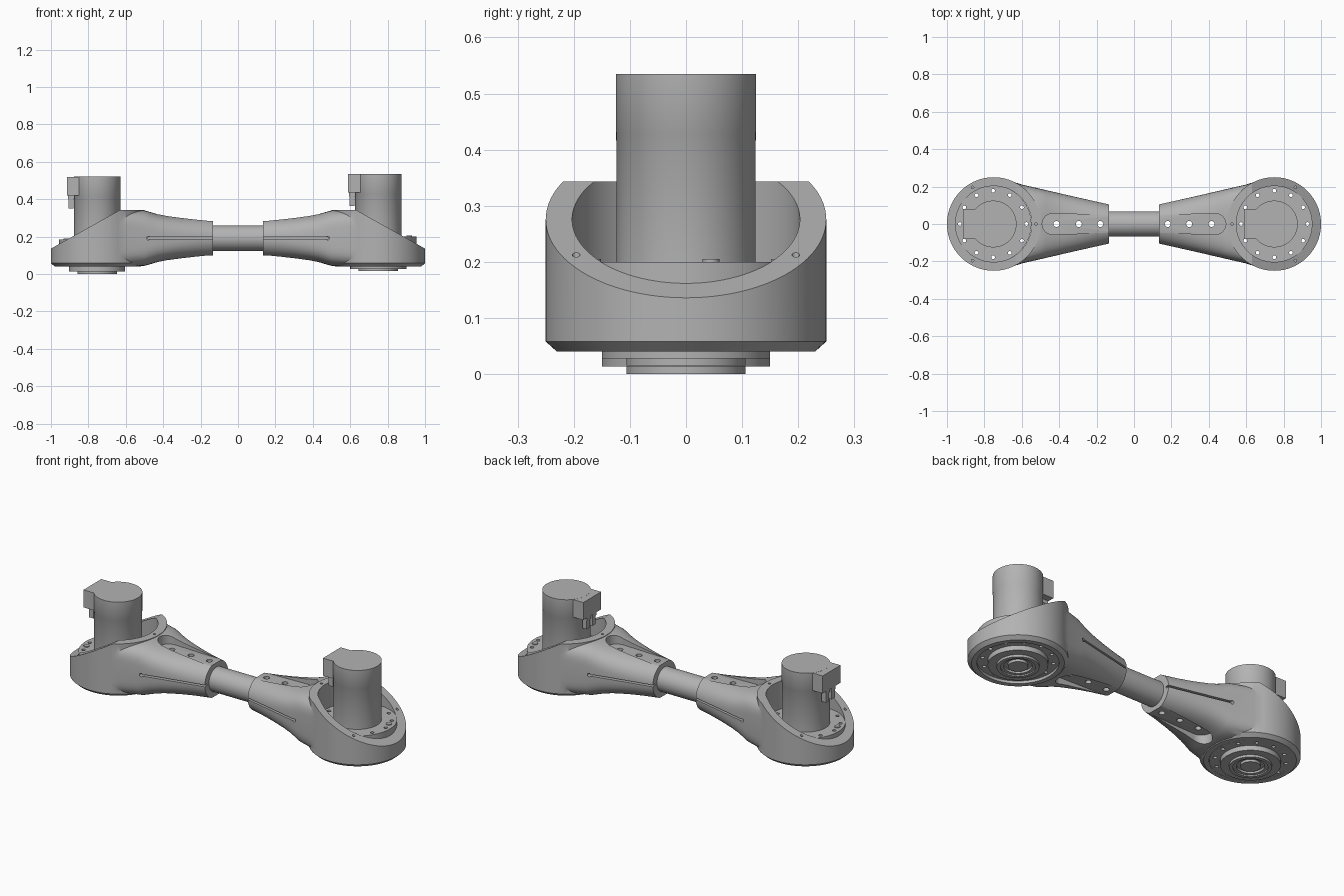
import bpy, bmesh, math
from mathutils import Matrix, Vector

if "Cube" in bpy.data.objects:
    bpy.data.objects.remove(bpy.data.objects["Cube"])

GREY = (0.45, 0.45, 0.45, 1)
metal = bpy.data.materials.new("grey metal")
metal.use_nodes = True
metal.diffuse_color = GREY
metal.node_tree.nodes["Principled BSDF"].inputs["Base Color"].default_value = GREY

AXIS_Z = 0.192   # height of the arm's centre line
HUB_X = 0.75     # distance of each joint from the middle
BORE = 0.203


def finish(name, bm):
    bmesh.ops.recalc_face_normals(bm, faces=bm.faces)
    mesh = bpy.data.meshes.new(name)
    bm.to_mesh(mesh)
    bm.free()
    obj = bpy.data.objects.new(name, mesh)
    bpy.context.collection.objects.link(obj)
    mesh.materials.append(metal)
    return obj


def cylinders(name, spots, r, z0, z1, segs=24):
    """Upright cylinders at each (x, y) spot, in one mesh."""
    bm = bmesh.new()
    for x, y in spots:
        bmesh.ops.create_cone(bm, cap_ends=True, segments=segs, radius1=r, radius2=r, depth=z1 - z0,
                              matrix=Matrix.Translation((x, y, (z0 + z1) / 2)))
    return finish(name, bm)


def box(name, lo, hi):
    lo, hi = Vector(lo), Vector(hi)
    bm = bmesh.new()
    bmesh.ops.create_cube(bm, size=1, matrix=Matrix.Translation((lo + hi) / 2) @ Matrix.Diagonal((*(hi - lo), 1)))
    return finish(name, bm)


def hull(name, points):
    bm = bmesh.new()
    verts = [bm.verts.new(p) for p in points]
    result = bmesh.ops.convex_hull(bm, input=verts)
    bmesh.ops.delete(bm, geom=list({g for g in result["geom_interior"] if isinstance(g, bmesh.types.BMVert)}),
                     context="VERTS")
    return finish(name, bm)


def skin(name, rings):
    """Closed skin over rings of equal point count."""
    bm = bmesh.new()
    rows = [[bm.verts.new(p) for p in ring] for ring in rings]
    n = len(rows[0])
    for a, b in zip(rows, rows[1:]):
        for i in range(n):
            bm.faces.new((a[i], a[(i + 1) % n], b[(i + 1) % n], b[i]))
    bm.faces.new(rows[0])
    bm.faces.new(rows[-1])
    return finish(name, bm)


def lathe(name, x, profile, segs=64):
    turns = [2 * math.pi * i / segs for i in range(segs)]
    return skin(name, [[(x + r * math.cos(t), r * math.sin(t), z) for t in turns] for r, z in profile])


def combine(obj, tool, mode="DIFFERENCE"):
    mod = obj.modifiers.new("join", "BOOLEAN")
    mod.operation, mod.object, mod.solver = mode, tool, "EXACT"
    bpy.context.view_layer.objects.active = obj
    bpy.ops.object.modifier_apply(modifier=mod.name)
    bpy.data.objects.remove(tool)


def smooth(obj):
    bpy.ops.object.select_all(action="DESELECT")
    obj.select_set(True)
    bpy.context.view_layer.objects.active = obj
    bpy.ops.object.shade_smooth_by_angle(angle=math.radians(28))


def ring_spots(x, r, count, start=0.0):
    return [(x + r * math.cos(start + 2 * math.pi * i / count),
             r * math.sin(start + 2 * math.pi * i / count)) for i in range(count)]


def arm_ring(x, half_w, half_h, power, n=64):
    """Cross-section that goes from round to a rounded rectangle."""
    ring = []
    for i in range(n):
        t = 2 * math.pi * i / n
        c, s = math.cos(t), math.sin(t)
        ring.append((x, math.copysign(abs(c) ** (2 / power), c) * half_w,
                     AXIS_Z + math.copysign(abs(s) ** (2 / power), s) * half_h))
    return ring


def housing(name, side):
    # round cup with a chamfered foot, joined to the tapering arm
    body = lathe(name, side * HUB_X, [(0.23, 0.04), (0.25, 0.058), (0.25, 0.343)], 96)
    stations = [(0.135, 0.105, 0.1, 2), (0.22, 0.124, 0.105, 2.2), (0.3, 0.142, 0.111, 2.5),
                (0.38, 0.16, 0.12, 2.9), (0.43, 0.172, 0.129, 3.2), (0.47, 0.181, 0.14, 3.6),
                (0.5, 0.188, 0.148, 4), (0.6, 0.211, 0.149, 5), (0.69, 0.24, 0.149, 6)]
    combine(body, skin("arm", [arm_ring(side * x, w, h, p) for x, w, h, p in stations]), "UNION")
    # slanted mouth
    wedge = [(0.63, 0.343), (1.1, 0.08), (1.1, 0.5), (0.35, 0.5)]
    combine(body, hull("mouth", [(side * x, y, z) for x, z in wedge for y in (-0.4, 0.4)]))
    combine(body, cylinders("bore", [(side * HUB_X, 0)], BORE, -0.1, 0.6, 96))
    # tapered pockets above and below the arm
    for z0, z1 in ((0.284, 0.4), (-0.02, 0.1)):
        outline = ring_spots(0.435, 0.056, 32) + ring_spots(0.1, 0.046, 32)
        combine(body, hull("pocket", [(side * x, y, z) for x, y in outline for z in (z0, z1)]))
    combine(body, cylinders("bolt_holes", [(side * x, 0) for x in (0.18, 0.295, 0.415)], 0.016, -0.1, 0.5))
    # clamp slits along both flanks, each ending in a small round hole
    for f in (-1, 1):
        xs, ys = sorted((side * 0.1, side * 0.48)), sorted((f * 0.085, f * 0.3))
        slit = box("slit", (xs[0], ys[0], AXIS_Z - 0.005), (xs[1], ys[1], AXIS_Z + 0.005))
        combine(body, slit)
        bm = bmesh.new()
        bmesh.ops.create_cone(bm, cap_ends=True, segments=16, radius1=0.01, radius2=0.01, depth=0.1,
                              matrix=Matrix.Translation((side * 0.48, f * 0.19, AXIS_Z))
                              @ Matrix.Rotation(math.pi / 2, 4, "X"))
        combine(body, finish("slit_end", bm))
    # screw holes in the rim
    start = math.pi if side > 0 else 0
    combine(body, cylinders("rim_holes", ring_spots(side * HUB_X, 0.226, 3, start), 0.007, 0.165, 0.5, 16))
    smooth(body)


def actuator(prefix, x, dz):
    # gear unit with stepped output flange underneath
    profile = [(0.05, 0.02), (0.05, 0.034), (0.07, 0.034), (0.07, 0.022), (0.087, 0.022),
               (0.087, 0.015), (0.106, 0.015), (0.106, 0.028), (0.15, 0.028), (0.15, 0.055),
               (BORE + 0.001, 0.055), (BORE + 0.001, 0.2)]
    gear = lathe(prefix + "_gear_unit", x, [(r, z + dz) for r, z in profile], 96)
    combine(gear, cylinders("through_holes", ring_spots(x, 0.178, 12), 0.01, -0.1, 0.5, 16))
    smooth(gear)
    smooth(cylinders(prefix + "_bolt_heads", ring_spots(x, 0.172, 4, math.radians(15)), 0.015,
                     0.198 + dz, 0.205 + dz))
    # motor can, with a cable box on one side and two plugs below it
    smooth(lathe(prefix + "_motor", x, [(0.124, 0.19 + dz), (0.124, 0.43 + dz), (0.125, 0.432 + dz),
                                        (0.125, 0.535 + dz)]))
    box(prefix + "_cable_box", (x - 0.161, -0.08, 0.435 + dz), (x - 0.06, 0.08, 0.5345 + dz))
    for label, y in (("front", -0.025), ("back", 0.025)):
        box(f"{prefix}_{label}_plug", (x - 0.154, y - 0.014, 0.365 + dz), (x - 0.126, y + 0.014, 0.436 + dz))
        box(f"{prefix}_{label}_plug_collar", (x - 0.157, y - 0.018, 0.415 + dz), (x - 0.122, y + 0.018, 0.436 + dz))


housing("left_housing", 1)
housing("right_housing", -1)
actuator("left", HUB_X, 0)
actuator("right", -HUB_X - 0.003, -0.0145)

# tube linking the two arms
turns = [2 * math.pi * i / 64 for i in range(64)]
tube = skin("link_tube", [[(x, 0.068 * math.cos(t), AXIS_Z + 0.068 * math.sin(t)) for t in turns]
                          for x in (-0.15, 0.15)])
smooth(tube)
